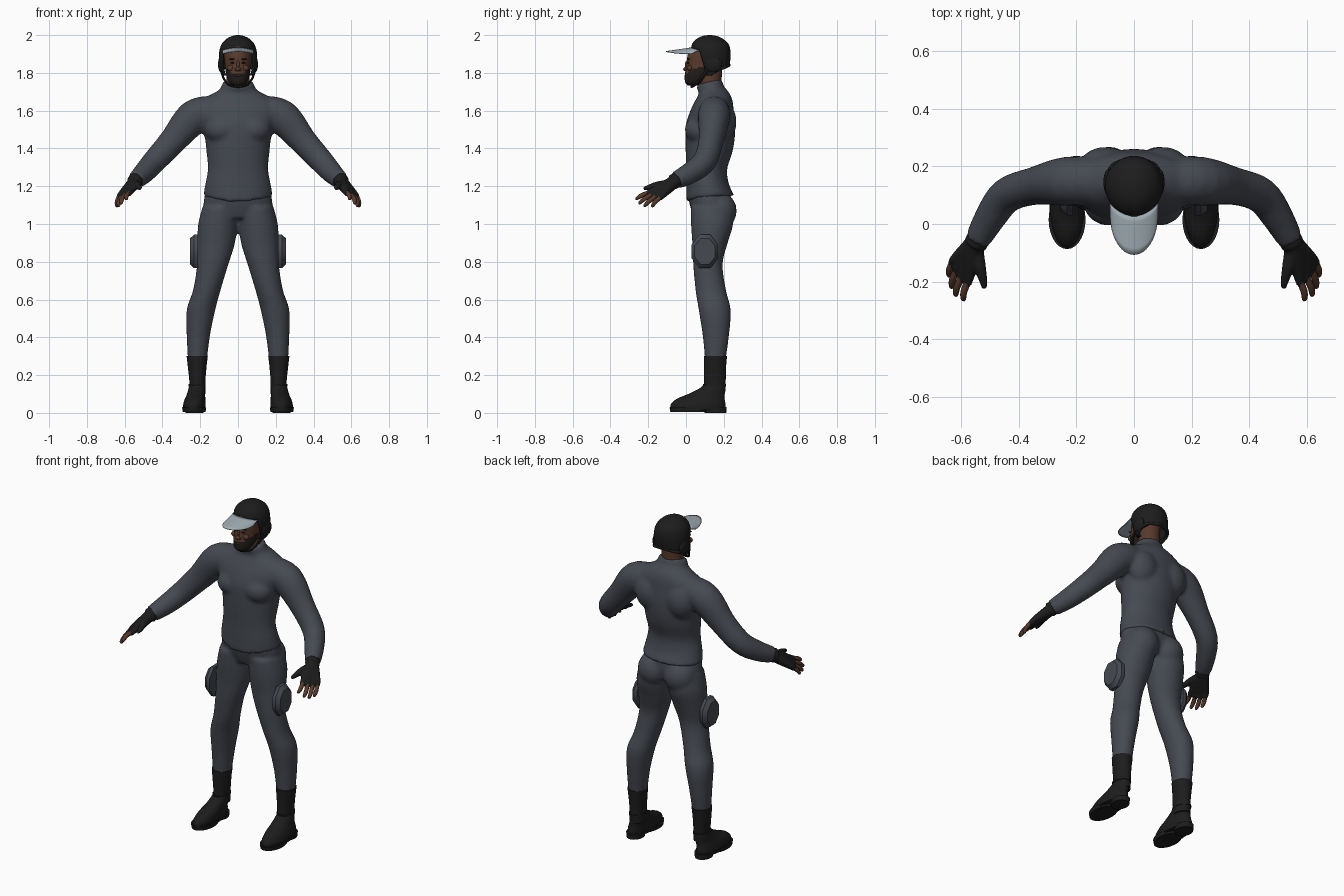
import bpy, bmesh, math
from mathutils import Vector, Matrix

if "Cube" in bpy.data.objects:
    bpy.data.objects.remove(bpy.data.objects["Cube"])


def material(name, r, g, b):
    m = bpy.data.materials.new(name)
    m.use_nodes = True
    m.diffuse_color = (r, g, b, 1)
    m.node_tree.nodes["Principled BSDF"].inputs["Base Color"].default_value = (r, g, b, 1)
    return m


SUIT = material("slate suit", .06, .067, .083)
BLACK = material("black gear", .012, .012, .012)
SKIN = material("brown skin", .095, .042, .025)
BEARD = material("dark beard", .016, .012, .01)
VISOR = material("pale visor", .36, .43, .47)
SIDES = (("left", 1), ("right", -1))


def smooth_rings(rings, steps):
    """Catmull-Rom interpolation of (x, y, z, radius_a, radius_b) rings."""
    out = []
    last = len(rings) - 1
    for i in range(last):
        p = [rings[min(max(i + k, 0), last)] for k in (-1, 0, 1, 2)]
        for j in range(steps):
            t = j / steps
            out.append([b + t / 2 * (c - a + t * (2 * a - 5 * b + 4 * c - d + t * (3 * (b - c) + d - a)))
                        for a, b, c, d in zip(*p)])
    return out + [list(rings[-1])]


def loft(bm, rings, side=1, along=False, steps=4, seg=28):
    """Skin elliptical rings, level or square to their path."""
    rings = smooth_rings(rings, steps)
    pts = [Vector((r[0] * side, r[1], r[2])) for r in rings]
    loops = []
    for i, r in enumerate(rings):
        a, b = Vector((1, 0, 0)), Vector((0, 1, 0))
        if along:
            t = (pts[min(i + 1, len(pts) - 1)] - pts[max(i - 1, 0)]).normalized()
            a = t.cross(Vector((0, 0, 1))).normalized()
            b = a.cross(t)
        angles = [math.tau * k / seg for k in range(seg)]
        loops.append([bm.verts.new(pts[i] + a * r[3] * math.cos(w) + b * r[4] * math.sin(w)) for w in angles])
    for lo, hi in zip(loops, loops[1:]):
        for k in range(seg):
            n = (k + 1) % seg
            bm.faces.new((lo[k], lo[n], hi[n], hi[k]))
    bm.faces.new(loops[0][::-1])
    bm.faces.new(loops[-1])


def tube(bm, points, side=1, seg=14):
    """Round tube through (x, y, z, radius) points."""
    loft(bm, [(*p, p[3]) for p in points], side, True, 3, seg)


def ball(bm, center, size):
    m = Matrix.Translation(center) @ Matrix.Diagonal((*size, 1))
    bmesh.ops.create_uvsphere(bm, u_segments=20, v_segments=12, radius=1, matrix=m)


def finish(name, bm, *mats, merge=0, relax=6, flat=False):
    bmesh.ops.recalc_face_normals(bm, faces=bm.faces)
    for f in bm.faces:
        f.smooth = not flat
    mesh = bpy.data.meshes.new(name)
    bm.to_mesh(mesh)
    bm.free()
    mesh.set_sharp_from_angle(angle=math.radians(45))
    for m in mats:
        mesh.materials.append(m)
    ob = bpy.data.objects.new(name, mesh)
    bpy.context.collection.objects.link(ob)
    if merge:
        mod = ob.modifiers.new("merge", 'REMESH')
        mod.mode = 'VOXEL'
        mod.voxel_size = merge
        mod.use_smooth_shade = True
        mod = ob.modifiers.new("relax", 'SMOOTH')
        mod.iterations = relax
    return ob


# Jacket: torso, chest, shoulder blades and sleeves merged into one skin
bm = bmesh.new()
loft(bm, [(0, .13, 1.145, .185, .129), (0, .115, 1.21, .174, .113), (0, .11, 1.29, .16, .108),
          (0, .122, 1.38, .167, .124), (0, .128, 1.46, .177, .131), (0, .13, 1.53, .2, .13),
          (0, .138, 1.6, .225, .115), (0, .147, 1.65, .2, .1), (0, .15, 1.685, .145, .085),
          (0, .14, 1.71, .1, .077), (0, .125, 1.735, .087, .07), (0, .122, 1.755, .08, .065)])
for v in bm.verts:
    if v.co.z < 1.2 and v.co.y < .12:
        v.co.z -= .03 * max(0, 1 - (v.co.x / .17) ** 2) * (1.2 - v.co.z) / .055
    if v.co.z > 1.73:
        v.co.z += .25 * (v.co.y - .13)
for name, s in SIDES:
    ball(bm, (.085 * s, .075, 1.5), (.092, .082, .075))
    ball(bm, (.1 * s, .19, 1.54), (.095, .078, .11))
    loft(bm, [(.13, .15, 1.6, .08, .08), (.235, .148, 1.565, .085, .092), (.345, .132, 1.44, .066, .073),
              (.44, .1, 1.335, .062, .065), (.497, .025, 1.272, .055, .058),
              (.542, -.055, 1.23, .045, .047)], s, True)
finish("jacket", bm, SUIT, merge=.011)

# Trousers: pelvis, seat and both legs merged
bm = bmesh.new()
loft(bm, [(0, .13, 1.03, .12, .085), (0, .13, 1.09, .18, .107), (0, .122, 1.16, .175, .113),
          (0, .115, 1.22, .16, .1)])
for name, s in SIDES:
    ball(bm, (.088 * s, .175, 1.07), (.095, .094, .1))
    loft(bm, [(.215, .155, .27, .05, .054), (.21, .158, .41, .062, .07), (.196, .152, .545, .076, .085),
              (.165, .131, .65, .073, .081), (.134, .116, .785, .083, .078), (.117, .126, .89, .099, .092),
              (.106, .138, 1, .105, .112), (.096, .135, 1.09, .092, .11)], s)
finish("trousers", bm, SUIT, merge=.011, relax=5)

for name, s in SIDES:
    # Thigh pad: chamfered octagon facing outward
    bm = bmesh.new()
    for r1, r2, depth, x in ((1, 1, .02, .222), (1, .78, .022, .243)):
        m = (Matrix.Translation((x * s, .1, .855)) @ Matrix.Diagonal((s, .076, .096, 1))
             @ Matrix.Rotation(math.pi / 2, 4, 'Y') @ Matrix.Rotation(math.pi / 8, 4, 'Z'))
        bmesh.ops.create_cone(bm, cap_ends=True, segments=8, radius1=r1, radius2=r2, depth=depth, matrix=m)
    finish(name + "_thigh_pad", bm, SUIT, flat=True)

    # Boot: shaft, cuff and shoe upper
    bm = bmesh.new()
    loft(bm, [(.215, .152, .1, .043, .055), (.215, .153, .16, .042, .057), (.216, .154, .24, .049, .058),
              (.216, .156, .3, .056, .061)], s)
    loft(bm, [(.217, .152, .14, .046, .061), (.217, .152, .152, .046, .061)], s, steps=1)
    loft(bm, [(.232, .063, .015, .058, .142), (.231, .064, .045, .059, .145), (.227, .078, .075, .054, .126),
              (.222, .108, .1, .048, .096), (.218, .14, .13, .044, .068), (.216, .15, .15, .04, .056)], s)
    finish(name + "_boot", bm, BLACK)

    # Sole and heel
    bm = bmesh.new()
    loft(bm, [(.232, .015, .005, .06, .098), (.232, .015, .028, .064, .102)], s, steps=1)
    loft(bm, [(.23, .155, 0, .047, .058), (.23, .155, .03, .05, .06)], s, steps=1)
    loft(bm, [(.232, .063, .02, .061, .148), (.232, .063, .032, .061, .148)], s, steps=1)
    finish(name + "_sole", bm, BLACK)

    # Fingerless glove and bare fingers
    wrist = Vector((.546, -.06, 1.225))
    hand = (((.573, -.19, 1.168), (.593, -.266, 1.132)), ((.592, -.172, 1.16), (.62, -.25, 1.108)),
            ((.61, -.15, 1.153), (.634, -.222, 1.094)), ((.625, -.126, 1.15), (.642, -.182, 1.092)))
    glove, fingers = bmesh.new(), bmesh.new()
    for knuckle, tip in hand:
        k, t = Vector(knuckle), Vector(tip)
        tube(glove, [(*wrist, .034), (*wrist.lerp(k, .55), .026), (*k, .017), (*k.lerp(t, .3), .014)], s)
        bend = k.lerp(t, .6) + Vector((.005, 0, .005))
        tube(fingers, [(*k, .012), (*bend, .012), (*k.lerp(t, .93), .009), (*t, .004)], s)
    tube(glove, [(.548, -.085, 1.21, .026), (.534, -.15, 1.205, .021), (.522, -.2, 1.193, .014),
                 (.519, -.225, 1.187, .008)], s)
    tube(glove, [(.532, -.035, 1.24, .04), (.55, -.07, 1.222, .042)], s)
    finish(name + "_glove", glove, BLACK, merge=.006, relax=3)
    finish(name + "_fingers", fingers, SKIN)

# Neck
bm = bmesh.new()
loft(bm, [(0, .128, 1.69, .062, .058), (0, .13, 1.85, .06, .062)])
finish("neck", bm, SKIN)

# Head, with the beard picked out along the jaw
bm = bmesh.new()
loft(bm, [(0, .04, 1.733, .028, .03), (0, .048, 1.752, .048, .053), (0, .072, 1.79, .062, .078),
          (0, .095, 1.84, .069, .093), (0, .108, 1.9, .073, .098), (0, .12, 1.96, .06, .08)], steps=6, seg=40)
for f in bm.faces:
    c = f.calc_center_median()
    f.material_index = int(c.z < 1.8 + .9 * max(0, abs(c.x) - .035) and c.y < .13)
finish("head", bm, SKIN, BEARD)

# Facial features
bm = bmesh.new()
ball(bm, (0, .0, 1.82), (.014, .015, .012))
ball(bm, (0, .006, 1.84), (.009, .012, .026))
ball(bm, (0, -.002, 1.785), (.02, .006, .005))
for name, s in SIDES:
    ball(bm, (.012 * s, .003, 1.817), (.008, .01, .008))
    ball(bm, (.038 * s, .02, 1.825), (.02, .014, .016))
finish("nose_lips_and_cheeks", bm, SKIN)
bm = bmesh.new()
for name, s in SIDES:
    ball(bm, (.028 * s, .012, 1.853), (.012, .007, .005))
    ball(bm, (.03 * s, .013, 1.873), (.018, .007, .004))
finish("eyes_and_brows", bm, BEARD)

# Helmet shell with a face opening and a raised nape
bm = bmesh.new()
loft(bm, [(0, .15, 1.785, .088, .07), (0, .142, 1.83, .098, .088), (0, .133, 1.9, .101, .103),
          (0, .129, 1.95, .088, .098), (0, .126, 1.982, .058, .067), (0, .125, 1.996, .028, .034),
          (0, .125, 2, .006, .007)], steps=5, seg=40)
cuts = (((0, 0, 1.925), (0, 0, 1)), ((0, .085, 1.87), (0, 1, .3)), ((0, .15, 1.795), (0, -.55, 1)))
for co, no in cuts:
    geom = bm.verts[:] + bm.edges[:] + bm.faces[:]
    bmesh.ops.bisect_plane(bm, geom=geom, plane_co=co, plane_no=no)


def below(c, cut):
    return (c - Vector(cut[0])).dot(Vector(cut[1])) < 0


mids = {f: f.calc_center_median() for f in bm.faces}
gone = [f for f, c in mids.items() if (below(c, cuts[0]) and below(c, cuts[1])) or below(c, cuts[2])]
bmesh.ops.delete(bm, geom=gone, context='FACES')
shell = finish("helmet", bm, BLACK)
mod = shell.modifiers.new("thickness", 'SOLIDIFY')
mod.thickness = .012

# Ear guards, chin strap and nape band
bm = bmesh.new()
for name, s in SIDES:
    ball(bm, (.09 * s, .145, 1.845), (.016, .045, .042))
    tube(bm, [(.09, .12, 1.83, .006), (.08, .085, 1.78, .006), (.05, .05, 1.738, .006),
              (0, .03, 1.727, .007)], s, 8)
    tube(bm, [(.092, .16, 1.815, .009), (.07, .205, 1.83, .009), (0, .226, 1.842, .01)], s, 10)
finish("helmet_straps", bm, BLACK)

# Visor: thin curved peak
bm = bmesh.new()
cols, rows = 24, 6
grid = []
for i in range(cols + 1):
    u = math.sin((i / cols - .5) * math.pi)
    back = .13 - .1 * math.sqrt(1 - (.8 * u) ** 2)
    front = .03 - .137 * math.sqrt(max(0, 1 - u * u))
    grid.append([bm.verts.new((.083 * u, back + (front - back) * j / rows,
                               1.935 - .014 * u * u - .02 * j / rows)) for j in range(rows + 1)])
for a, b in zip(grid, grid[1:]):
    for j in range(rows):
        bm.faces.new((a[j], a[j + 1], b[j + 1], b[j]))
peak = finish("visor", bm, VISOR)
mod = peak.modifiers.new("thickness", 'SOLIDIFY')
mod.thickness = .004
